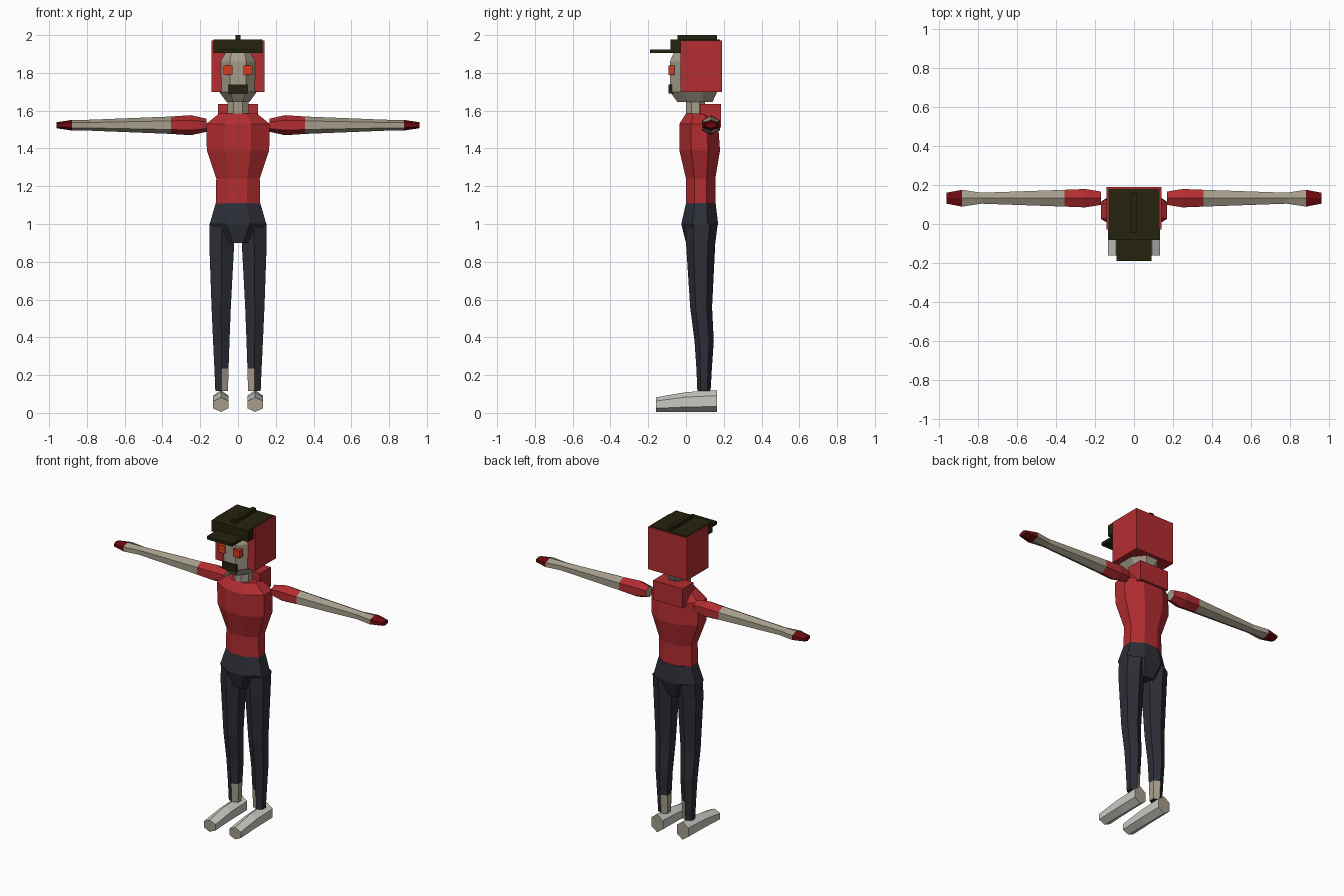
import bpy, bmesh, math
from mathutils import Vector

cube = bpy.data.objects.get("Cube")
if cube:
    bpy.data.objects.remove(cube, do_unlink=True)


def material(name, r, g, b):
    m = bpy.data.materials.new(name)
    m.use_nodes = True
    m.diffuse_color = (r, g, b, 1)
    bsdf = next(n for n in m.node_tree.nodes if n.type == 'BSDF_PRINCIPLED')
    bsdf.inputs["Base Color"].default_value = (r, g, b, 1)
    return m


red = material("red", 0.45, 0.026, 0.03)
navy = material("dark navy", 0.026, 0.028, 0.038)
skin = material("grey beige", 0.38, 0.34, 0.26)
pale = material("pale grey", 0.58, 0.59, 0.54)
olive = material("dark olive", 0.018, 0.016, 0.004)
orange = material("orange", 0.66, 0.045, 0.013)
maroon = material("maroon", 0.15, 0.003, 0.005)


def finish(name, bm, mats, rule=None):
    bmesh.ops.recalc_face_normals(bm, faces=bm.faces)
    bm.normal_update()
    if rule:
        for f in bm.faces:
            f.material_index = rule(f.calc_center_median(), f.normal)
    mesh = bpy.data.meshes.new(name)
    bm.to_mesh(mesh)
    bm.free()
    for m in mats:
        mesh.materials.append(m)
    ob = bpy.data.objects.new(name, mesh)
    bpy.context.scene.collection.objects.link(ob)
    return ob


def box(name, lo, hi, mat):
    bm = bmesh.new()
    bmesh.ops.create_cube(bm, size=1)
    lo, hi = Vector(lo), Vector(hi)
    for v in bm.verts:
        v.co = (lo + hi) / 2 + v.co * (hi - lo)
    return finish(name, bm, [mat])


def loft(name, axis, sides, rings, mats, rule=None):
    """Rings are (position, u min, u max, v min, v max) along the axis."""
    turn = math.pi / 2 if sides == 6 else math.pi / sides
    angles = [turn + math.tau * i / sides for i in range(sides)]
    unit = [(math.cos(a), math.sin(a)) for a in angles]
    mu, mv = max(u for u, v in unit), max(v for u, v in unit)
    bm = bmesh.new()
    loops = []
    for p, u0, u1, v0, v1 in rings:
        loop = []
        for u, v in unit:
            a = (u0 + u1) / 2 + u / mu * (u1 - u0) / 2
            b = (v0 + v1) / 2 + v / mv * (v1 - v0) / 2
            co = {'x': (p, a, b), 'y': (a, p, b), 'z': (a, b, p)}[axis]
            loop.append(bm.verts.new(co))
        loops.append(loop)
    for low, high in zip(loops, loops[1:]):
        for i in range(sides):
            j = (i + 1) % sides
            bm.faces.new((low[i], low[j], high[j], high[i]))
    bm.faces.new(loops[0])
    bm.faces.new(loops[-1])
    return finish(name, bm, mats, rule)


# Torso, hips and neck
loft("torso", 'z', 8, [
    (1.10, -.118, .118, 0, .155),
    (1.24, -.115, .115, 0, .155),
    (1.39, -.165, .165, -.035, .18),
    (1.53, -.168, .168, -.035, .17),
    (1.585, -.1, .1, 0, .14)], [red])
loft("hips", 'z', 8, [
    (.90, -.07, .07, 0, .14),
    (1.0, -.15, .15, -.025, .17),
    (1.11, -.118, .118, 0, .157)], [navy])
loft("neck", 'z', 8, [
    (1.56, -.055, .055, 0, .1),
    (1.68, -.055, .055, 0, .1)], [skin])
box("collar_block", (-.105, .075, 1.51), (.105, .185, 1.635), red)

# Head, hair and cap
loft("head", 'z', 8, [
    (1.645, -.06, .06, -.045, .14),
    (1.70, -.1, .1, -.085, .165),
    (1.86, -.105, .105, -.085, .165),
    (1.92, -.08, .08, -.06, .14)], [skin])
box("hair", (-.14, -.028, 1.70), (.14, .19, 1.972), red)
box("cap", (-.13, -.083, 1.905), (.13, .18, 1.977), olive)
box("cap_ridge", (-.014, -.045, 1.97), (.014, .165, 2.0), olive)
box("visor", (-.09, -.19, 1.905), (.09, -.07, 1.925), olive)
box("moustache", (-.05, -.092, 1.69), (.05, -.06, 1.738), olive)


def mirrored(side, a, b):
    return tuple(sorted((side * a, side * b)))


def arm_colour(c, n):
    x = abs(c.x)
    if x < .18:
        return 1
    return 0 if x < .355 else 1 if x < .88 else 2


for side, label in ((1, "left"), (-1, "right")):
    # Eyes
    x0, x1 = mirrored(side, .028, .077)
    box(label + "_eye", (x0, -.093, 1.79), (x1, -.06, 1.838), orange)

    # Arms: sleeve, bare forearm and hand
    rings = [(side * x, .132 - ry, .132 + ry, 1.523 - rz, 1.523 + rz)
             for x, ry, rz in ((.168, .034, .035), (.25, .047, .053), (.355, .043, .046),
                               (.78, .028, .029), (.88, .043, .028), (.96, .028, .016))]
    loft(label + "_arm", 'x', 6, rings, [red, skin, maroon], arm_colour)

    # Legs, with the inner side of the ankle bare
    rings = [(z, *mirrored(side, a, b), y0, y1) for z, a, b, y0, y1 in (
        (.115, .053, .12, .06, .13),
        (.235, .05, .125, .055, .137),
        (.38, .045, .132, .045, .147),
        (.56, .038, .14, .022, .138),
        (.9, .02, .152, 0, .155),
        (1.0, .02, .15, .0, .168))]
    loft(label + "_leg", 'z', 6, rings, [navy, skin],
         lambda c, n: int(c.z < .23 and n.x * side < -.2))

    # Shoes, with beige toe and heel ends
    x0, x1 = mirrored(side, .05, .132)
    rings = [(-.16, x0, x1, .005, .082), (0, x0, x1, .005, .11),
             (.165, x0, x1, .005, .12)]
    loft(label + "_shoe", 'y', 6, rings, [pale, skin],
         lambda c, n: int(abs(n.y) > .9))
